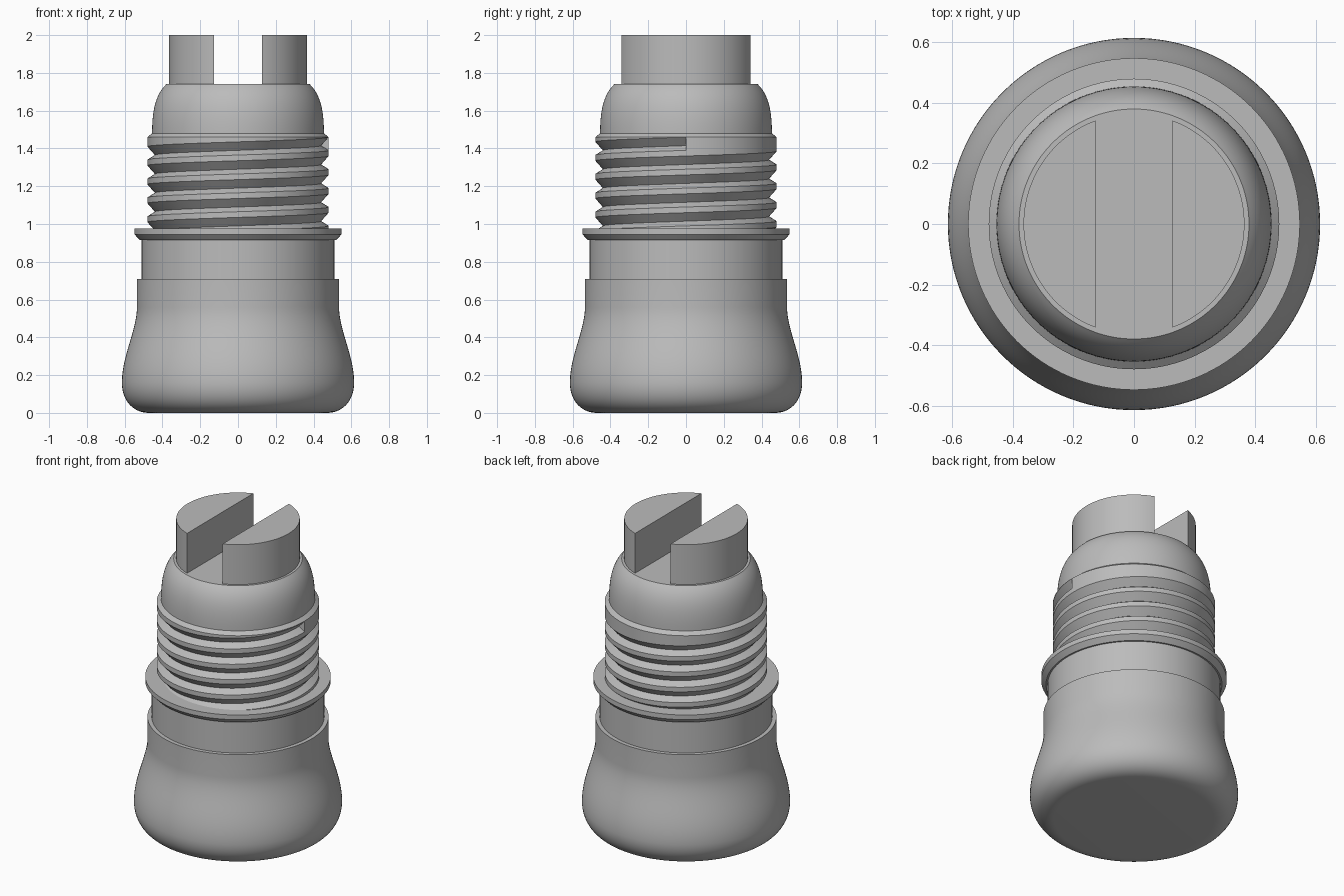
import bpy, bmesh, math
from mathutils import Vector
from mathutils.geometry import interpolate_bezier

cube = bpy.data.objects.get("Cube")
if cube:
    bpy.data.objects.remove(cube, do_unlink=True)

SEG = 128
GREY = (0.5, 0.5, 0.5, 1)
grey = bpy.data.materials.new("plain grey")
grey.use_nodes = True
grey.diffuse_color = GREY
grey.node_tree.nodes["Principled BSDF"].inputs["Base Color"].default_value = GREY


def finish(name, bm):
    bmesh.ops.remove_doubles(bm, verts=bm.verts, dist=0.0001)
    mesh = bpy.data.meshes.new(name)
    bm.to_mesh(mesh)
    bm.free()
    mesh.materials.append(grey)
    obj = bpy.data.objects.new(name, mesh)
    bpy.context.collection.objects.link(obj)
    bpy.ops.object.select_all(action='DESELECT')
    obj.select_set(True)
    bpy.context.view_layer.objects.active = obj
    bpy.ops.object.shade_smooth_by_angle(angle=math.radians(25))
    return obj


def polar(r, angle, z):
    return (r * math.cos(angle), r * math.sin(angle), z)


def skin(bm, rows):
    """Quads between neighbouring rows of points."""
    rows = [[bm.verts.new(p) for p in row] for row in rows]
    for a, b in zip(rows, rows[1:]):
        for k in range(len(a) - 1):
            bm.faces.new((a[k], b[k], b[k + 1], a[k + 1]))


def curve(a, ha, hb, b, n=16):
    pts = [Vector((p[0], p[1], 0)) for p in (a, ha, hb, b)]
    return [(p.x, p.y) for p in interpolate_bezier(*pts, n)]


def lathe(name, profile):
    """Revolve a profile with a flat disc closing each end."""
    bm = bmesh.new()
    rings = [[bm.verts.new(polar(r, math.tau * i / SEG, z)) for i in range(SEG)]
             for r, z in profile]
    for a, b in zip(rings, rings[1:]):
        for i in range(SEG):
            j = (i + 1) % SEG
            bm.faces.new((a[i], a[j], b[j], b[i]))
    bm.faces.new(rings[0][::-1])
    bm.faces.new(rings[-1])
    return finish(name, bm)


# Bulbous base, neck, flange, hidden thread core and domed shoulder
lathe("body",
      curve((.47, 0), (.56, 0), (.615, .07), (.615, .16))
      + curve((.615, .16), (.615, .30), (.535, .44), (.535, .56))[1:]
      + [(.535, .71), (.51, .71), (.51, .915), (.52, .915), (.548, .945),
         (.548, .975), (.43, .975), (.43, 1.46), (.48, 1.46)]
      + curve((.455, 1.48), (.455, 1.62), (.43, 1.69), (.38, 1.74)))

# Right-handed screw thread: a crest and a V groove swept up a helix
PITCH, TURNS, TOP, CREST, ROOT = 0.1, 5, 1.46, 0.48, 0.44
section = [(CREST, 0), (CREST, .03), (ROOT, .055), (CREST, PITCH)]
start = TOP - PITCH * (TURNS + 1)
bm = bmesh.new()
rows = []
for i in range(TURNS * SEG + 1):
    angle = math.tau * (i % SEG) / SEG
    rise = start + PITCH * i / SEG
    rows.append([polar(r, angle, rise + z) for r, z in section])
skin(bm, rows)
# plain band above the last turn, and the wall where the groove stops
skin(bm, [[row[-1], (row[-1][0], row[-1][1], TOP)] for row in rows[-SEG - 1:-1]]
     + [[rows[-1][-1], (rows[-1][-1][0], rows[-1][-1][1], TOP + 1e-6)]])
bm.faces.new([bm.verts.new(p) for p in rows[-1][1:]])
bmesh.ops.dissolve_degenerate(bm, dist=0.00005, edges=bm.edges)
finish("screw_thread", bm)

# Two half-round prongs either side of the slot
R, GAP = 0.365, 0.128
half = math.acos(GAP / R)
for name, turn in (("left_prong", 0), ("right_prong", math.pi)):
    bm = bmesh.new()
    outline = [polar(R, turn - half + 2 * half * i / 48, 1.73) for i in range(49)]
    face = bm.faces.new([bm.verts.new(p) for p in outline])
    top = bmesh.ops.extrude_face_region(bm, geom=[face])["geom"]
    bmesh.ops.translate(bm, vec=(0, 0, .27),
                        verts=[g for g in top if isinstance(g, bmesh.types.BMVert)])
    bmesh.ops.recalc_face_normals(bm, faces=bm.faces)
    finish(name, bm)
